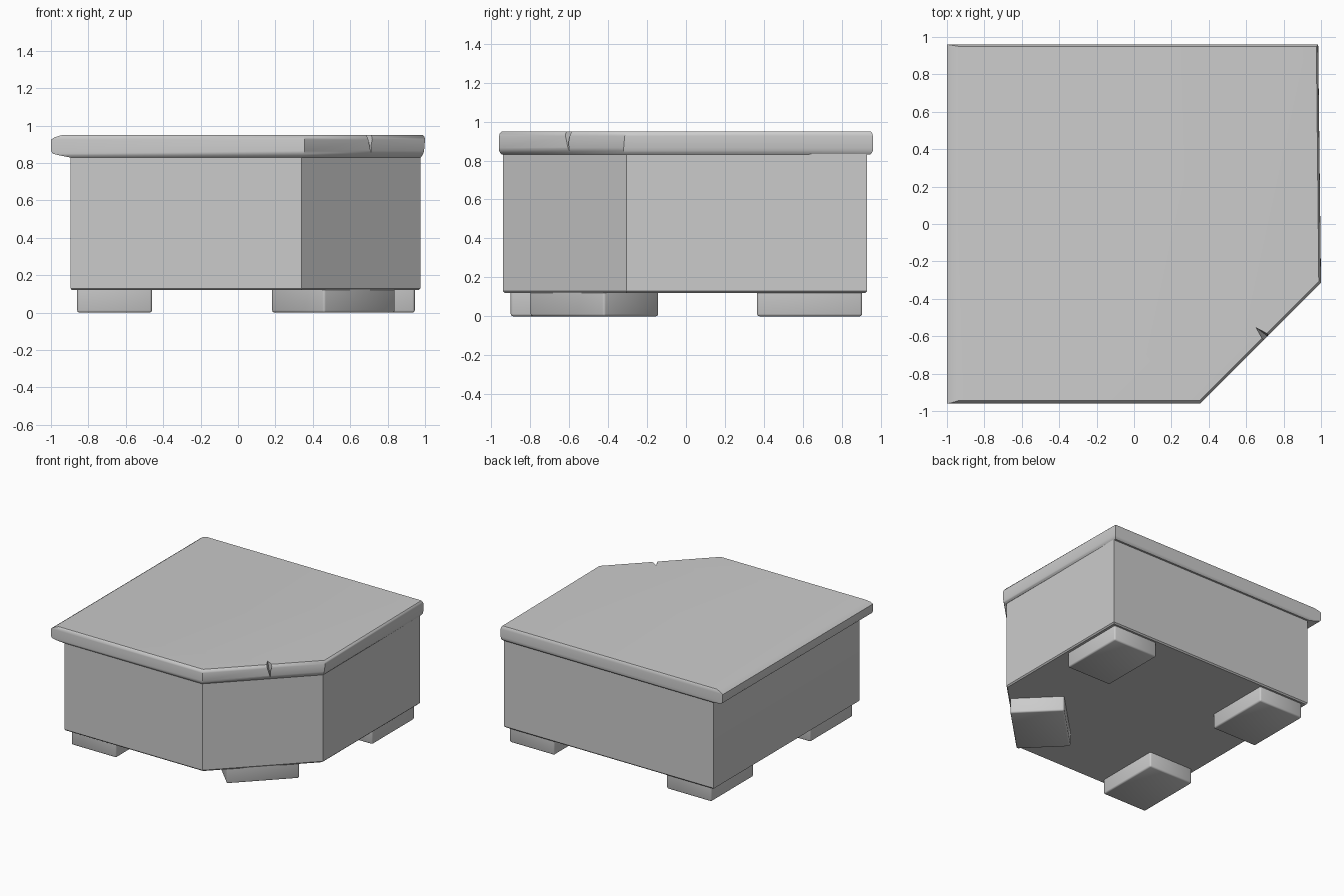
import bpy, bmesh, math
from mathutils import Matrix

if "Cube" in bpy.data.objects:
    bpy.data.objects.remove(bpy.data.objects["Cube"])


def outline(x0, x1, y0, y1, cut, x_back=None):
    """Rectangle with the front right corner cut along x - y = cut."""
    xb = x1 if x_back is None else x_back
    return [(x0, y0), (y0 + cut, y0), (x1, x1 - cut), (xb, y1), (x0, y1)]


def loft(name, rings):
    """Join stacked outlines (points, z) into a closed solid."""
    bm = bmesh.new()
    loops = [[bm.verts.new((x, y, z)) for x, y in pts] for pts, z in rings]
    n = len(loops[0])
    for a, b in zip(loops, loops[1:]):
        for i in range(n):
            j = (i + 1) % n
            bm.faces.new((a[i], a[j], b[j], b[i]))
    bm.faces.new(loops[0][::-1])
    bm.faces.new(loops[-1])
    bmesh.ops.recalc_face_normals(bm, faces=bm.faces)
    mesh = bpy.data.meshes.new(name)
    bm.to_mesh(mesh)
    bm.free()
    ob = bpy.data.objects.new(name, mesh)
    bpy.context.collection.objects.link(ob)
    return ob


def smooth(ob, angle=35):
    bpy.ops.object.select_all(action='DESELECT')
    ob.select_set(True)
    bpy.context.view_layer.objects.active = ob
    bpy.ops.object.shade_smooth_by_angle(angle=math.radians(angle))


# Body with the cut corner
body = loft("body", [
    (outline(-0.89, 0.965, -0.93, 0.92, 1.27), 0.12),
    (outline(-0.895, 0.975, -0.94, 0.93, 1.28), 0.13),
    (outline(-0.895, 0.975, -0.94, 0.93, 1.28), 0.845)])
smooth(body)

# Top slab, overhanging on the left with rounded edges
top = loft("top_slab", [
    (outline(-0.90, 0.977, -0.945, 0.945, 1.285, 0.972), 0.83),
    (outline(-0.95, 0.985, -0.955, 0.955, 1.30, 0.98), 0.84),
    (outline(-0.99, 0.99, -0.96, 0.96, 1.31, 0.983), 0.85),
    (outline(-1.0, 0.995, -0.96, 0.96, 1.315, 0.985), 0.865),
    (outline(-1.0, 1.0, -0.96, 0.96, 1.315, 0.985), 0.925),
    (outline(-0.98, 0.998, -0.957, 0.957, 1.31, 0.983), 0.938),
    (outline(-0.94, 0.988, -0.945, 0.95, 1.295, 0.975), 0.95)])

# Small wedge-shaped nick in the cut edge
nick = loft("nick_cutter", [
    ([(0.706, -0.594), (0.76, -0.645), (0.761, -0.644)], 0.85),
    ([(0.645, -0.547), (0.72, -0.68), (0.80, -0.63)], 0.96)])
nick.hide_render = True
nick.hide_set(True)
mod = top.modifiers.new("nick", 'BOOLEAN')
mod.operation = 'DIFFERENCE'
mod.object = nick
mod.solver = 'EXACT'
smooth(top, 40)

# Four block feet, the front right one turned to follow the cut
feet = [("back_left_foot", -0.66, 0.635, 0), ("back_right_foot", 0.745, 0.635, 0),
        ("front_left_foot", -0.66, -0.63, 0), ("front_right_foot", 0.51, -0.47, -45)]
for name, x, y, turn in feet:
    bm = bmesh.new()
    bmesh.ops.create_cube(bm, size=1, matrix=Matrix.Diagonal((0.4, 0.54, 0.125, 1)))
    edges = [e for e in bm.edges if not all(v.co.z > 0 for v in e.verts)]
    bmesh.ops.bevel(bm, geom=edges, offset=0.012, segments=2, profile=0.5, affect='EDGES')
    mesh = bpy.data.meshes.new(name)
    bm.to_mesh(mesh)
    bm.free()
    foot = bpy.data.objects.new(name, mesh)
    bpy.context.collection.objects.link(foot)
    foot.location = (x, y, 0.0625)
    foot.rotation_euler.z = math.radians(turn)
    smooth(foot, 50)
